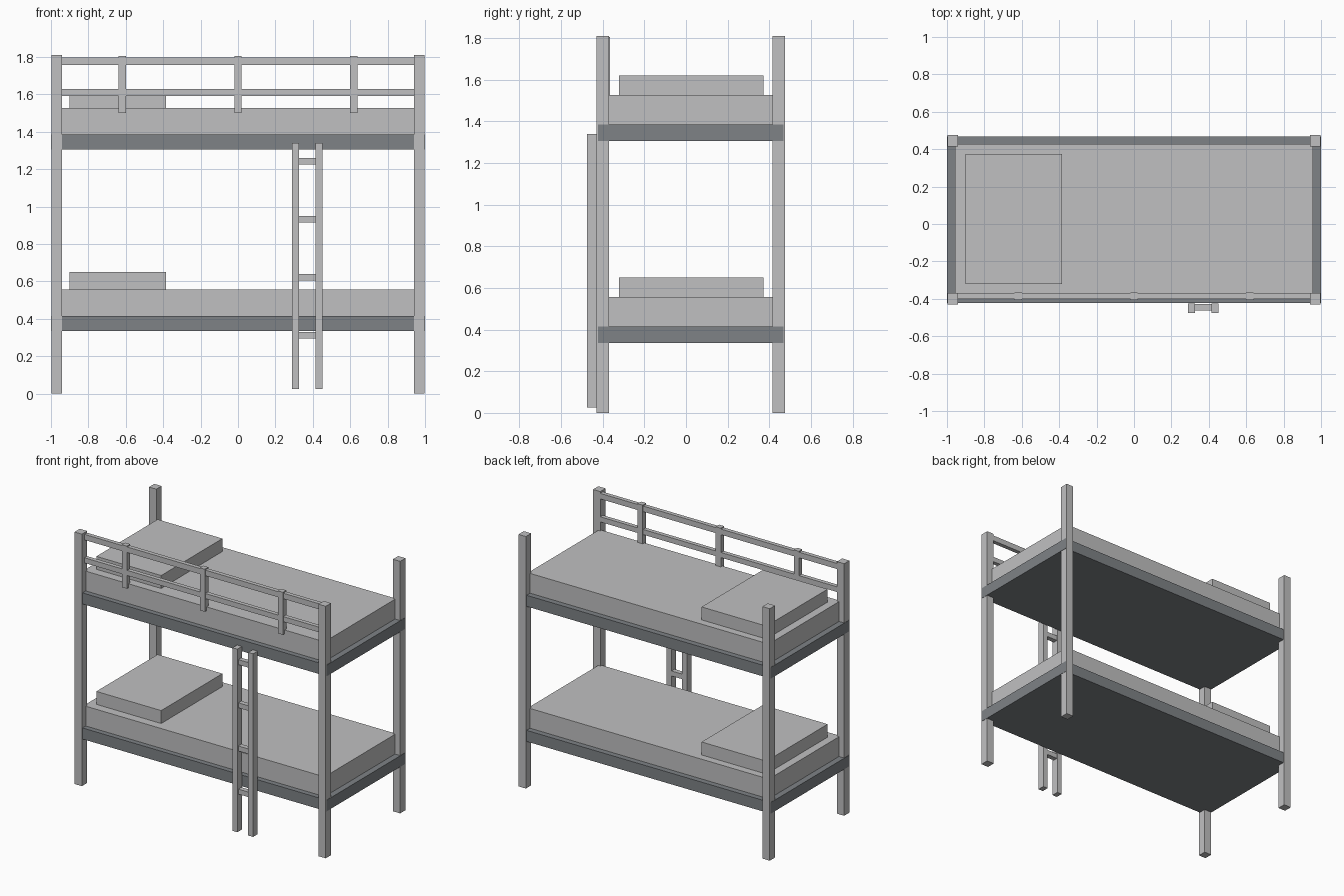
import bpy

cube = bpy.data.objects.get("Cube")
if cube:
    bpy.data.objects.remove(cube, do_unlink=True)


def material(name, rgb):
    m = bpy.data.materials.new(name)
    m.use_nodes = True
    m.diffuse_color = (*rgb, 1)
    m.node_tree.nodes["Principled BSDF"].inputs["Base Color"].default_value = (*rgb, 1)
    return m


light = material("light grey", (0.53, 0.53, 0.535))
dark = material("slate grey", (0.21, 0.225, 0.24))


def box(name, x, y, z, mat=light):
    """Axis-aligned box given its (low, high) range on each axis."""
    bpy.ops.mesh.primitive_cube_add(size=1, location=[sum(r) / 2 for r in (x, y, z)])
    ob = bpy.context.object
    ob.name = name
    ob.scale = [r[1] - r[0] for r in (x, y, z)]
    bpy.ops.object.transform_apply(location=False, rotation=False, scale=True)
    ob.data.materials.append(mat)
    return ob


# Corner posts
for side, x in (("right", (-0.998, -0.94)), ("left", (0.94, 0.998))):
    box(f"front_{side}_post", x, (-0.43, -0.37), (0, 1.81))
    box(f"back_{side}_post", x, (0.415, 0.475), (0, 1.81))

# Two bunks: dark base, mattress and pillow
for level, z in (("lower", 0.335), ("upper", 1.305)):
    box(f"{level}_bed_base", (-1, 1), (-0.422, 0.467), (z, z + 0.08), dark)
    box(f"{level}_mattress", (-0.957, 0.957), (-0.385, 0.427), (z + 0.08, z + 0.222))
    box(f"{level}_pillow", (-0.9, -0.385), (-0.322, 0.373), (z + 0.222, z + 0.315))

# Guard rail along the front of the upper bunk
box("guard_top_rail", (-0.95, 0.95), (-0.4, -0.37), (1.757, 1.797))
box("guard_lower_rail", (-0.95, 0.95), (-0.4, -0.37), (1.592, 1.629))
for i, x in enumerate((-0.62, 0, 0.62)):
    box(f"guard_upright_{i + 1}", (x - 0.02, x + 0.02), (-0.405, -0.366), (1.5, 1.805))

# Ladder
for side, x in (("right", 0.308), ("left", 0.433)):
    box(f"ladder_{side}_stile", (x - 0.019, x + 0.019), (-0.475, -0.424), (0.025, 1.34))
for i in range(4):
    z = 0.312 + 0.31 * i
    box(f"ladder_rung_{i + 1}", (0.32, 0.42), (-0.463, -0.428), (z - 0.018, z + 0.018))
